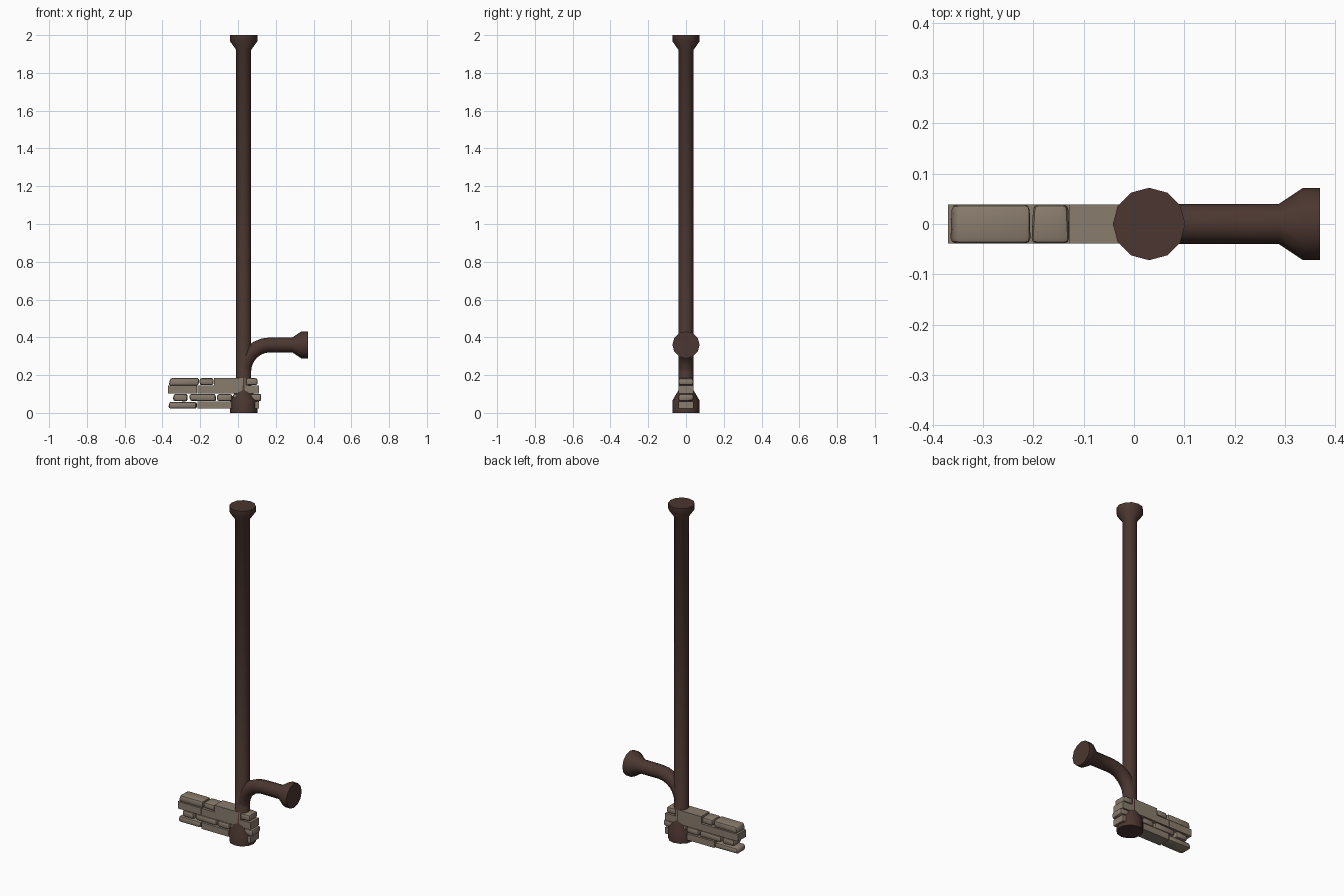
import bpy, bmesh, math, random
from mathutils import Vector

if "Cube" in bpy.data.objects:
    bpy.data.objects.remove(bpy.data.objects["Cube"])

random.seed(4)
PX, R, RF = 0.03, 0.04, 0.072      # pipe axis x, pipe radius, flange radius
SIDES = 12


def material(name, rgb):
    m = bpy.data.materials.new(name)
    m.diffuse_color = (*rgb, 1)
    m.use_nodes = True
    m.node_tree.nodes["Principled BSDF"].inputs["Base Color"].default_value = m.diffuse_color
    return m


RUST = material("dark_rust_brown", (0.07, 0.037, 0.029))
STONE = material("taupe_stone", (0.25, 0.20, 0.152))


def finish(bm, name, mat, angle):
    bmesh.ops.recalc_face_normals(bm, faces=bm.faces[:])
    me = bpy.data.meshes.new(name)
    bm.to_mesh(me)
    bm.free()
    me.materials.append(mat)
    me.polygons.foreach_set("use_smooth", [True] * len(me.polygons))
    me.set_sharp_from_angle(angle=math.radians(angle))
    ob = bpy.data.objects.new(name, me)
    bpy.context.collection.objects.link(ob)
    return ob


def pipe(name, stations):
    """Sweep rings along (x, z, pitch, radius) stations; pitch 90 = straight up."""
    bm = bmesh.new()
    rings = []
    for x, z, pitch, r in stations:
        t = math.radians(pitch)
        n = Vector((math.sin(t), 0, -math.cos(t)))
        ring = []
        for i in range(SIDES):
            a = 2 * math.pi * i / SIDES
            ring.append(bm.verts.new(Vector((x, 0, z)) + n * r * math.cos(a)
                                     + Vector((0, r * math.sin(a), 0))))
        rings.append(ring)
    for a, b in zip(rings, rings[1:]):
        for i in range(SIDES):
            j = (i + 1) % SIDES
            bm.faces.new((a[i], a[j], b[j], b[i]))
    bm.faces.new(rings[0])
    bm.faces.new(rings[-1])
    return finish(bm, name, RUST, 35)


def stone(name, x0, x1, z0, z1, rounded):
    """Flat block, or a worn stone with irregular chamfered corners."""
    bm = bmesh.new()
    bmesh.ops.create_cube(bm, size=1)
    w, h = x1 - x0, z1 - z0
    for v in bm.verts:
        sx, sz = v.co.x, v.co.z
        v.co = Vector(((x0 + x1) / 2 + sx * w, v.co.y * 0.078, (z0 + z1) / 2 + sz * h))
        if rounded:
            v.co.x -= 2 * sx * random.uniform(0, 0.07) * w
            v.co.z -= 2 * sz * random.uniform(0, 0.12) * h
    if rounded:
        bmesh.ops.bevel(bm, geom=bm.edges[:], offset=0.011, segments=2,
                        profile=0.5, affect='EDGES')
    return finish(bm, name, STONE, 40)


# Main pipe with a flange at each end
pipe("main_pipe", [(PX, 0, 90, RF), (PX, 0.065, 90, RF), (PX, 0.12, 90, R),
                   (PX, 1.922, 90, R), (PX, 1.967, 90, RF), (PX, 2, 90, RF)])

# Side branch bending out to a flange on +x
BEND, ZC = 0.14, 0.22
path = [(PX, 0.14, 90, R * 0.99)]
for k in range(7):
    a = math.radians(90 * k / 6)
    path.append((PX + BEND * (1 - math.cos(a)), ZC + BEND * math.sin(a),
                 90 - math.degrees(a), R * 0.99))
path += [(0.288, 0.36, 0, R), (0.336, 0.36, 0, RF), (0.37, 0.36, 0, RF)]
pipe("branch_pipe", path)

# Stone courses: z range, then (x start, x end, rounded)
courses = [
    (0.022, 0.060, [(-0.37, -0.214, 1), (-0.214, -0.035, 0), (-0.032, 0.11, 0)]),
    (0.060, 0.102, [(-0.346, -0.264, 1), (-0.264, -0.112, 1),
                    (-0.112, -0.028, 1), (-0.028, 0.045, 1), (0.045, 0.125, 1)]),
    (0.102, 0.144, [(-0.37, -0.217, 0), (-0.214, 0.025, 0), (0.028, 0.11, 0)]),
    (0.144, 0.186, [(-0.368, -0.205, 1), (-0.205, -0.128, 1),
                    (-0.128, 0.04, 0), (0.04, 0.108, 1)]),
]
for row, (z0, z1, stones) in enumerate(courses, 1):
    for col, (x0, x1, rounded) in enumerate(stones, 1):
        stone(f"wall_stone_{row}_{col}", x0, x1, z0, z1, rounded)
